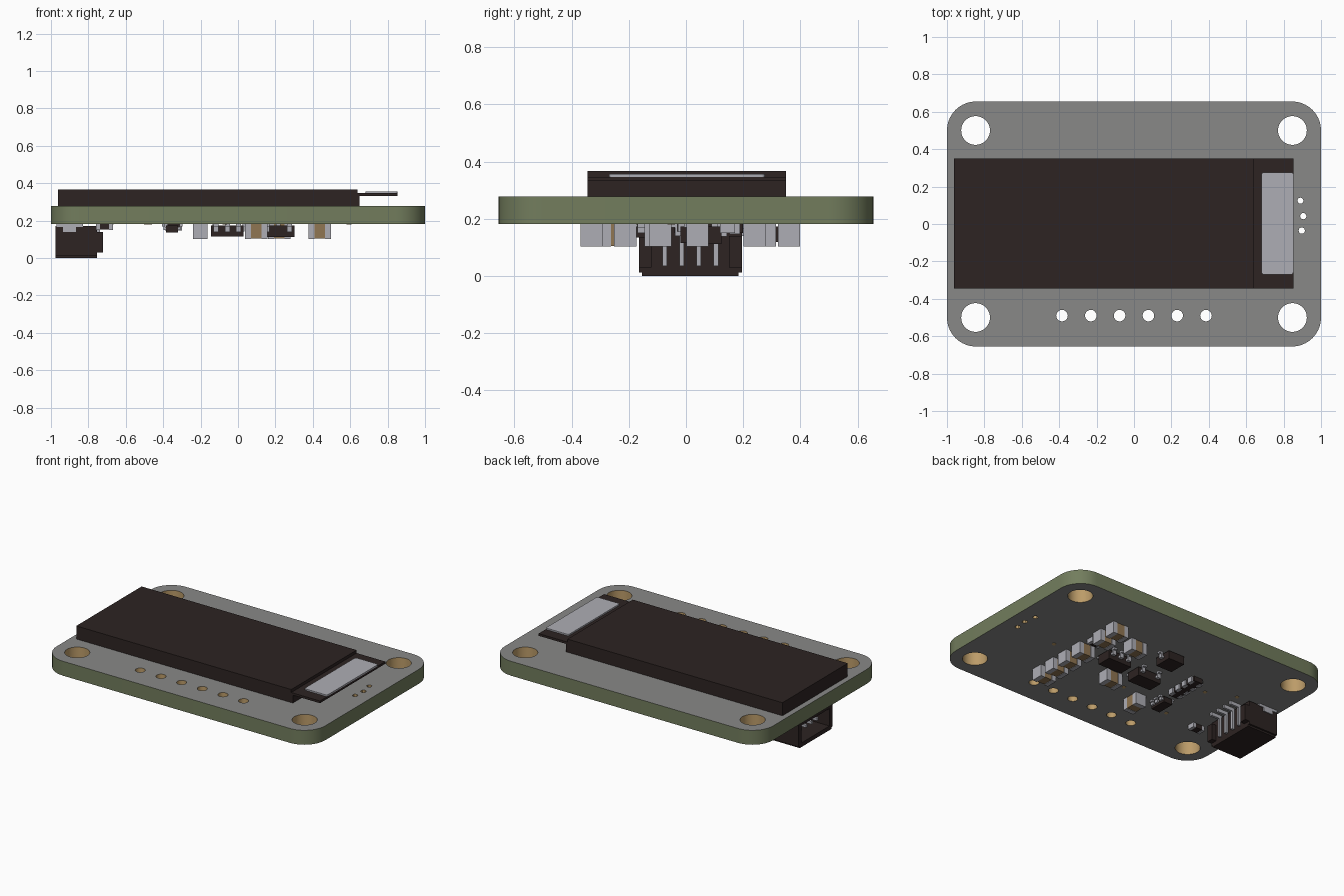
import bpy, bmesh, math
from mathutils import Vector

if "Cube" in bpy.data.objects:
    bpy.data.objects.remove(bpy.data.objects["Cube"])


def mat(name, rgb):
    m = bpy.data.materials.new(name)
    m.diffuse_color = (*rgb, 1)
    m.use_nodes = True
    m.node_tree.nodes["Principled BSDF"].inputs["Base Color"].default_value = m.diffuse_color
    return m


GREY = mat("solder_mask_grey", (0.25, 0.25, 0.245))
GREEN = mat("board_edge_green", (0.17, 0.205, 0.11))
GOLD = mat("plated_gold", (0.50, 0.33, 0.14))
BLACK = mat("warm_black", (0.026, 0.017, 0.016))
SILVER = mat("silver", (0.42, 0.42, 0.46))
BROWN = mat("ceramic_brown", (0.28, 0.18, 0.085))
BOT, TOP = 0.181, 0.278          # board underside and upper side


def boxes(name, parts):
    """One object from (material, x0, x1, y0, y1, z0, z1) boxes."""
    bm = bmesh.new()
    mats = []
    for m, x0, x1, y0, y1, z0, z1 in parts:
        if m not in mats:
            mats.append(m)
        vs = bmesh.ops.create_cube(bm, size=1)["verts"]
        for v in vs:
            v.co = Vector((x0 + (v.co.x + .5) * (x1 - x0),
                           y0 + (v.co.y + .5) * (y1 - y0),
                           z0 + (v.co.z + .5) * (z1 - z0)))
        for f in {f for v in vs for f in v.link_faces}:
            f.material_index = mats.index(m)
    me = bpy.data.meshes.new(name)
    bm.to_mesh(me)
    bm.free()
    for m in mats:
        me.materials.append(m)
    ob = bpy.data.objects.new(name, me)
    bpy.context.collection.objects.link(ob)
    return ob


def circle(cx, cy, r, n):
    return [(cx + r * math.cos(2 * math.pi * i / n), cy + r * math.sin(2 * math.pi * i / n))
            for i in range(n)]


def rounded_rect(x0, x1, y0, y1, r, n=10):
    pts = []
    for k, (cx, cy) in enumerate([(x1 - r, y1 - r), (x0 + r, y1 - r), (x0 + r, y0 + r), (x1 - r, y0 + r)]):
        for i in range(n + 1):
            a = math.pi / 2 * (k + i / n)
            pts.append((cx + r * math.cos(a), cy + r * math.sin(a)))
    return pts


def plate(name, loops, z0, z1):
    """Extruded flat outline; later loops become holes."""
    cu = bpy.data.curves.new(name + "_outline", "CURVE")
    cu.dimensions = "2D"
    cu.fill_mode = "BOTH"
    cu.extrude = (z1 - z0) / 2
    for pts in loops:
        sp = cu.splines.new("POLY")
        sp.points.add(len(pts) - 1)
        for p, (x, y) in zip(sp.points, pts):
            p.co = (x, y, 0, 1)
        sp.use_cyclic_u = True
    tmp = bpy.data.objects.new(name + "_tmp", cu)
    bpy.context.collection.objects.link(tmp)
    dg = bpy.context.evaluated_depsgraph_get()
    me = bpy.data.meshes.new_from_object(tmp.evaluated_get(dg))
    bpy.data.objects.remove(tmp)
    bpy.data.curves.remove(cu)
    for v in me.vertices:
        v.co.z += (z0 + z1) / 2
    me.materials.clear()
    ob = bpy.data.objects.new(name, me)
    bpy.context.collection.objects.link(ob)
    return ob


# Circuit board with mounting holes, pin holes and vias
holes = [(sx * .847, sy * .5, .077, 32) for sx in (-1, 1) for sy in (-1, 1)]
holes += [(-.385 + .154 * i, -.49, .031, 20) for i in range(6)]
holes += [(.89, .125, .016, 12), (.905, .042, .017, 12), (.897, -.035, .017, 12)]
board = plate("circuit_board", [rounded_rect(-1, 1, -.655, .655, .155)] + [circle(*h) for h in holes], BOT, TOP)
for m in (GREY, GREEN, GOLD):
    board.data.materials.append(m)
for f in board.data.polygons:
    c = f.center
    if abs(f.normal.z) > .5:
        f.material_index = 0
    else:
        inside = any(math.hypot(c.x - x, c.y - y) < r * 1.1 for x, y, r, n in holes)
        f.material_index = 2 if inside else 1
bpy.context.view_layer.objects.active = board
board.select_set(True)
bpy.ops.object.shade_smooth_by_angle()

# Covered vias on the underside
for i, (x, y) in enumerate([(.594, -.052), (-.489, .091), (-.678, .17), (-.071, -.18), (-.472, -.256)]):
    plate(f"via_pad_{i}", [circle(x, y, .013, 12)], BOT - .002, BOT + .003).data.materials.append(GOLD)

# Display: backing, lower glass, upper glass, driver chip
boxes("display_backing", [(BLACK, -.963, .65, -.345, .35, TOP, .331)])
boxes("display_lower_glass", [(BLACK, -.963, .852, -.345, .35, .331, .346)])
boxes("display_upper_glass", [(BLACK, -.963, .638, -.345, .35, .346, .366)])
plate("display_driver_strip", [rounded_rect(.682, .852, -.27, .276, .012, 3)], .346, .356).data.materials.append(SILVER)


def capacitor(name, x, y, along_x=True):
    parts = []
    for m, a, b, w in [(SILVER, -.06, -.028, .039), (BROWN, -.03, .03, .036), (SILVER, .028, .06, .039)]:
        z0 = .102 + (.039 - w)
        parts.append((m, x + a, x + b, y - w, y + w, z0, BOT) if along_x
                     else (m, x - w, x + w, y + a, y + b, z0, BOT))
    boxes(name, parts)


for i, y in enumerate([-.33, -.212, -.09, .04, .24, .36]):
    capacitor(f"row_capacitor_{i}", .437, y)
capacitor("capacitor_upper", .22, .275)
capacitor("capacitor_middle", .097, -.106)
capacitor("capacitor_lower", -.202, -.235, False)


def transistor(name, x, y, length, width, z0, plus, minus, along_x=True, lead=.032):
    """Black package with bent silver leads at offsets on each long side."""
    parts = [(BLACK, -length / 2, length / 2, -width / 2, width / 2, z0, BOT - .008)]
    for s, offs in ((1, plus), (-1, minus)):
        for o in offs:
            e = s * width / 2
            zm = (z0 + BOT) / 2
            for a, b, za, zb in [(e, e + s * lead * .5, zm - .008, zm + .008),
                                 (e + s * lead * .3, e + s * lead * .6, zm - .008, BOT),
                                 (e + s * lead * .3, e + s * lead, BOT - .012, BOT)]:
                parts.append((SILVER, o - .013, o + .013, min(a, b), max(a, b), za, zb))
    if along_x:
        parts = [(m, x + a, x + b, y + c, y + d, e, f) for m, a, b, c, d, e, f in parts]
    else:
        parts = [(m, x + c, x + d, y + a, y + b, e, f) for m, a, b, c, d, e, f in parts]
    boxes(name, parts)


transistor("regulator_chip_a", .215, .075, .175, .1, .112, (-.06, 0, .06), (-.06, .06))
transistor("regulator_chip_b", -.057, .03, .175, .1, .115, (-.06, .06), (-.06, 0, .06))
transistor("diode_chip", -.045, .29, .12, .12, .118, (0,), (0,), False)
transistor("level_shift_chip", -.352, -.156, .12, .065, .135, (-.04, 0, .04), (-.04, 0, .04), False, .022)

# Resistor network and small resistors
net = [(BLACK, -.378, -.312, -.04, .2, .15, BOT)]
for i in range(4):
    yc = -.01 + .06 * i
    net += [(SILVER, xc - .012, xc + .012, yc - .018, yc + .018, .146, BOT) for xc in (-.378, -.312)]
boxes("resistor_network", net)
for i, (x, y) in enumerate([(-.714, -.26), (.43, .145)]):
    boxes(f"small_resistor_{i}", [(BLACK, x - .026, x + .026, y - .025, y + .025, .152, BOT),
                                  (SILVER, x - .045, x - .025, y - .026, y + .026, .15, BOT),
                                  (SILVER, x + .025, x + .045, y - .026, y + .026, .15, BOT)])

# Cable connector, open towards -x
Y0, Y1 = -.165, .195
boxes("connector_shell", [
    (BLACK, -.975, -.755, Y0 + .012, Y1 - .012, 0, .028),       # outer wall
    (BLACK, -.975, -.755, Y0, Y0 + .032, .012, .172),           # side walls
    (BLACK, -.975, -.755, Y1 - .032, Y1, .012, .172),
    (BLACK, -.975, -.755, Y0 + .03, Y1 - .03, .145, .172),      # wall by the board
    (BLACK, -.80, -.755, Y0 + .03, Y1 - .03, .02, .15),         # back wall
    (BLACK, -.756, -.722, Y0, Y0 + .045, .03, .14),             # rear ears
    (BLACK, -.756, -.722, Y1 - .045, Y1, .03, .14)])
pins = []
for i in range(4):
    y = -.075 + .06 * i
    pins += [(SILVER, -.756, -.738, y - .008, y + .008, .035, .17),
             (SILVER, -.756, -.676, y - .008, y + .008, .158, BOT),
             (SILVER, -.93, -.80, y - .008, y + .008, .075, .093)]
boxes("connector_pins", pins)
boxes("connector_solder_tabs", [p for ya, yb in ((Y0 - .006, Y0 + .02), (Y1 - .02, Y1 + .006)) for p in (
    (SILVER, -.935, -.865, ya, yb, .14, BOT),
    (SILVER, -.97, -.83, ya, yb, .165, BOT))])
